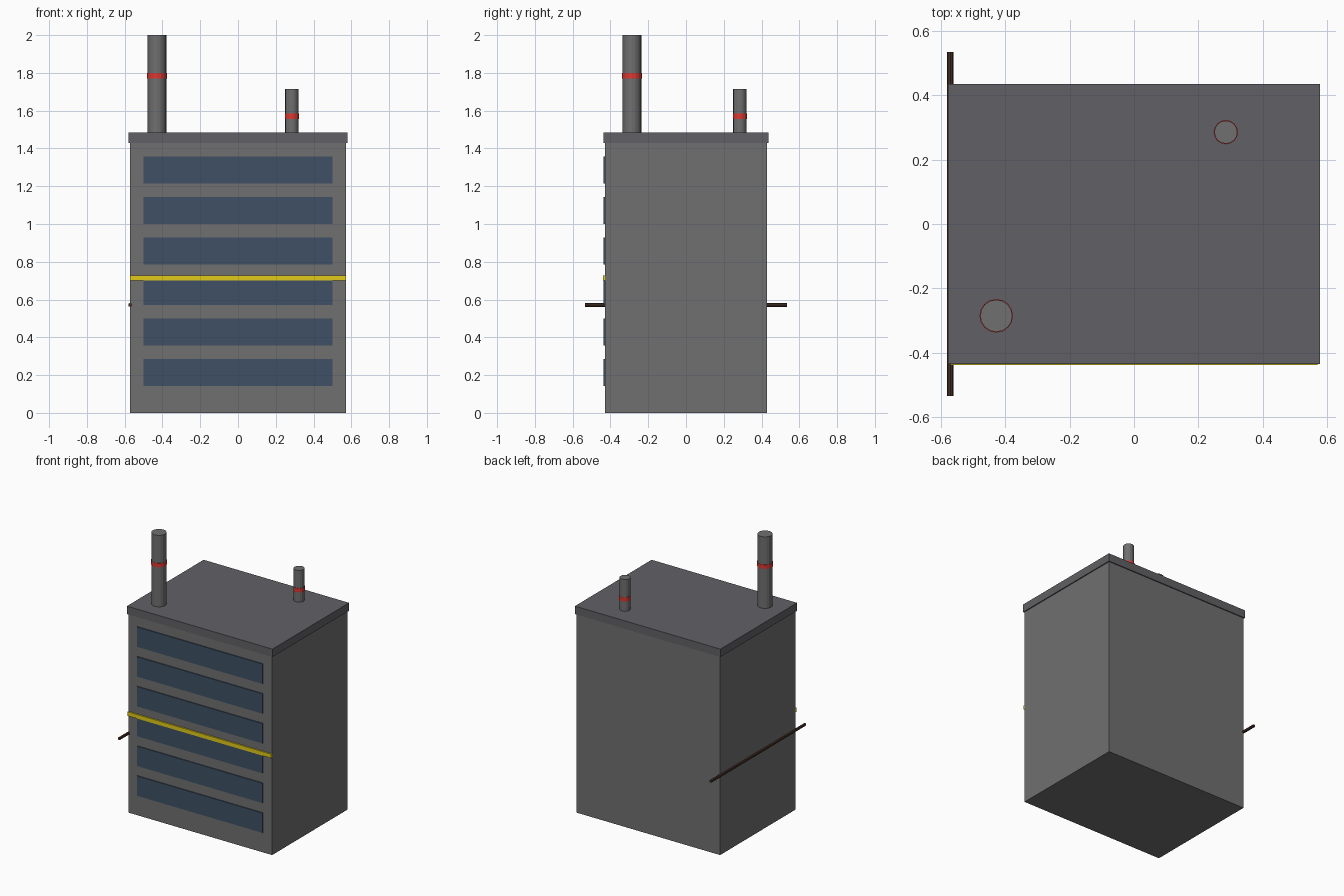
import bpy
from math import pi

if "Cube" in bpy.data.objects:
    bpy.data.objects.remove(bpy.data.objects["Cube"])

U = 1 / 7  # design module: the building is 8 x 6 x 10 modules


def material(name, rgb):
    m = bpy.data.materials.new(name)
    m.diffuse_color = (*rgb, 1)
    m.use_nodes = True
    m.node_tree.nodes["Principled BSDF"].inputs["Base Color"].default_value = m.diffuse_color
    return m


CONCRETE = material("concrete", (0.16, 0.16, 0.16))
ROOFING = material("roofing", (0.12, 0.118, 0.13))
GLASS = material("glass", (0.05, 0.08, 0.13))
YELLOW = material("yellow_paint", (0.75, 0.6, 0.01))
RED = material("red_paint", (0.7, 0.04, 0.03))
RUST = material("rusty_metal", (0.06, 0.03, 0.02))


def finish(name, mat):
    ob = bpy.context.object
    ob.name = name
    ob.data.materials.append(mat)
    return ob


def box(name, centre, size, mat):
    bpy.ops.mesh.primitive_cube_add(size=1, location=[c * U for c in centre])
    ob = finish(name, mat)
    ob.scale = [s * U for s in size]
    bpy.ops.object.transform_apply(location=False, rotation=False, scale=True)
    return ob


def cylinder(name, centre, radius, height, mat, sides=16, rotation=(0, 0, 0)):
    bpy.ops.mesh.primitive_cylinder_add(
        vertices=sides, radius=radius * U, depth=height * U,
        location=[c * U for c in centre], rotation=rotation)
    return finish(name, mat)


# Main block and overhanging roof slab
box("building_body", (0, 0, 5), (8, 6, 10), CONCRETE)
box("roof_slab", (0, 0, 10.2), (8.1, 6.1, 0.4), ROOFING)

# Six window strips on the front
for i in range(6):
    box(f"window_strip_{i + 1}", (0, -3, 1.5 * (i + 1)), (7, 0.1, 1), GLASS)

# Yellow stripe across the front, just proud of the windows
box("yellow_stripe", (0, -3.01, 5), (8, 0.12, 0.2), YELLOW)

# Chimneys with red warning bands: x, y, radius, top, band height
for name, x, y, r, top, band in (("large", -3, -2, 0.35, 14, 12.5),
                                 ("small", 2, 2, 0.25, 12, 11)):
    cylinder(f"{name}_chimney", (x, y, (10 + top) / 2), r, top - 10, CONCRETE)
    cylinder(f"{name}_chimney_band", (x, y, band), r + 0.015, 0.2, RED)

# Pipe running along the left wall
cylinder("side_pipe", (-4, 0, 4), 0.07, 7.5, RUST, 8, (pi / 2, 0, 0))
